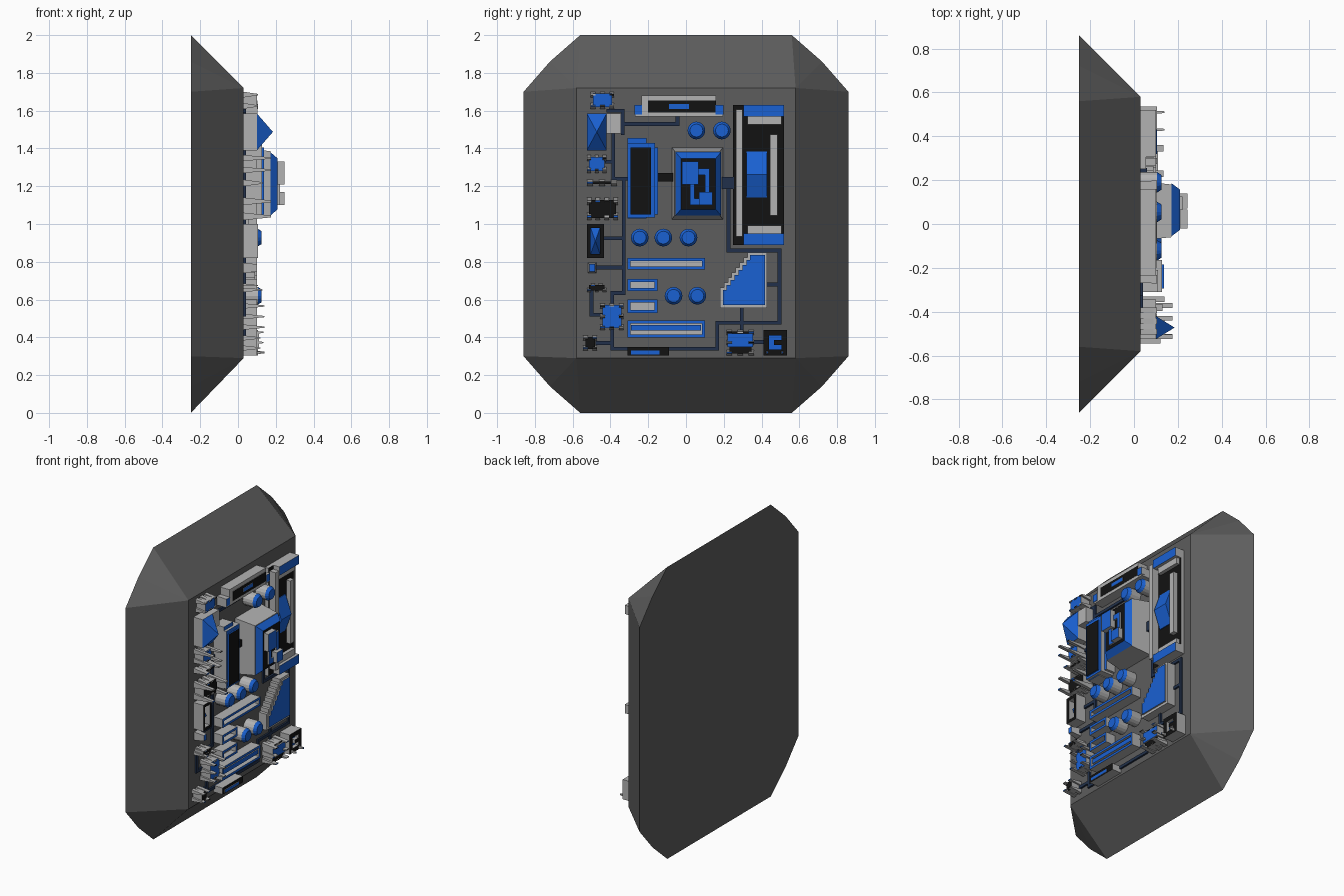
import bpy, bmesh, math

if "Cube" in bpy.data.objects:
    bpy.data.objects.remove(bpy.data.objects["Cube"])


def mat(name, r, g, b):
    m = bpy.data.materials.new(name)
    m.diffuse_color = (r, g, b, 1)
    m.use_nodes = True
    m.node_tree.nodes["Principled BSDF"].inputs["Base Color"].default_value = m.diffuse_color
    return m


GREY = mat("light_grey", .45, .45, .45)
DARK = mat("dark_grey", .11, .11, .11)
BLUE = mat("blue", .01, .12, .65)
BLACK = mat("black", .006, .006, .006)
NAVY = mat("navy", .015, .03, .07)
FLOOR = 0.03   # front plane of the base plate


def loft(name, loops, side=GREY, face=GREY):
    """Skin equal-length loops of (x, y, z); the last loop is the front face."""
    bm = bmesh.new()
    rings = [[bm.verts.new(p) for p in lp] for lp in loops]
    n = len(rings[0])
    bm.faces.new(rings[0])
    for a, b in zip(rings, rings[1:]):
        for i in range(n):
            j = (i + 1) % n
            bm.faces.new((a[i], a[j], b[j], b[i]))
    bm.faces.new(rings[-1]).material_index = 1
    bmesh.ops.remove_doubles(bm, verts=bm.verts, dist=1e-5)
    bmesh.ops.recalc_face_normals(bm, faces=bm.faces)
    me = bpy.data.meshes.new(name)
    bm.to_mesh(me)
    bm.free()
    me.materials.append(side)
    me.materials.append(face)
    ob = bpy.data.objects.new(name, me)
    bpy.context.collection.objects.link(ob)
    return ob


def prism(name, pts, x0, x1, face=GREY, side=GREY):
    return loft(name, [[(x, y, z) for y, z in pts] for x in (x0, x1)], side, face)


def block(name, r, x0=FLOOR, x1=.1, face=GREY, side=GREY, ty=0, tz=0):
    """Box over r = (y0, y1, z0, z1), front inset by ty and tz."""
    def rect(x, a, b):
        return [(x, r[0] + a, r[2] + b), (x, r[1] - a, r[2] + b),
                (x, r[1] - a, r[3] - b), (x, r[0] + a, r[3] - b)]
    return loft(name, [rect(x0, 0, 0), rect(x1, ty, tz)], side, face)


def frame(name, r, w, x1, face):
    """Raised rectangular rim built from four bars."""
    y0, y1, z0, z1 = r
    for s, q in (("left", (y0, y0 + w, z0, z1)), ("right", (y1 - w, y1, z0, z1)),
                 ("bottom", (y0 + w, y1 - w, z0, z0 + w)), ("top", (y0 + w, y1 - w, z1 - w, z1))):
        block(f"{name}_{s}", q, FLOOR, x1, face)


def pinned_chip(name, r, cols, rows, tip, core=BLACK):
    """Chip body edged with pointed pins in alternating colours."""
    y0, y1, z0, z1 = r
    dy, dz = (y1 - y0) / cols, (z1 - z0) / rows
    block(name + "_body", (y0 + dy * .5, y1 - dy * .5, z0 + dz * .3, z1 - dz * .3), face=core)
    for i in range(cols):
        for j in range(rows):
            if (i + j) % 2 or not (i in (0, cols - 1) or j in (0, rows - 1)):
                continue
            q = (y0 + i * dy, y0 + (i + 1) * dy, z0 + j * dz, z0 + (j + 1) * dz)
            col = (BLUE, GREY, BLACK)[(i + 2 * j) % 3]
            block(f"{name}_pin", q, FLOOR, tip if i in (0, cols - 1) else .105, col, GREY, 0, dz * .38)


# Base plate: twelve-sided back tapering to a rectangular front
quarter = [(.56, 0), (.72, .14), (.86, .30)]
back = quarter + [(y, 2 - z) for y, z in quarter[::-1]]
back += [(-y, z) for y, z in back[::-1]]
front = [(.58, .29)] * 3 + [(.58, 1.72)] * 3 + [(-.58, 1.72)] * 3 + [(-.58, .29)] * 3
bm = bmesh.new()
for i in range(12):
    j = (i + 1) % 12
    quad = [(-.25, *back[i]), (-.25, *back[j]), (FLOOR, *front[j]), (FLOOR, *front[i])]
    bm.faces.new([bm.verts.new(p) for p in dict.fromkeys(quad)])
bm.faces.new([bm.verts.new((-.25, *p)) for p in back])
bm.faces.new([bm.verts.new((FLOOR, *front[k])) for k in (0, 3, 6, 9)])
bmesh.ops.remove_doubles(bm, verts=bm.verts, dist=1e-4)
bmesh.ops.recalc_face_normals(bm, faces=bm.faces)
me = bpy.data.meshes.new("base_plate")
bm.to_mesh(me)
bm.free()
me.materials.append(DARK)
bpy.context.collection.objects.link(bpy.data.objects.new("base_plate", me))

# Circuit traces
for path in ([(-.41, 1.60), (-.335, 1.60), (-.335, 1.48)],
             [(-.335, 1.53), (-.045, 1.53), (-.045, 1.57)],
             [(-.385, 1.48), (-.385, 1.33), (-.42, 1.33)],
             [(-.385, 1.33), (-.385, 1.24), (-.31, 1.24)],
             [(-.33, 1.24), (-.33, .635), (-.39, .635), (-.39, .58)],
             [(-.44, .925), (-.33, .925)], [(-.475, .77), (-.33, .77)],
             [(-.50, .65), (-.50, .52), (-.45, .52)],
             [(-.39, .44), (-.39, .34), (.165, .34), (.165, .477), (.495, .477),
              (.495, .86), (.225, .86), (.225, 1.2)],
             [(.43, .68), (.495, .68)], [(.295, .555), (.295, .44)],
             [(.36, .375), (.41, .375)], [(-.47, .37), (-.39, .37)]):
    for (ya, za), (yb, zb) in zip(path, path[1:]):
        block("trace", (min(ya, yb) - .01, max(ya, yb) + .01, min(za, zb) - .01, max(za, zb) + .01),
              FLOOR - .01, .042, NAVY, NAVY)
block("trace_pad", (.19, .255, 1.185, 1.25), FLOOR, .06, NAVY, NAVY)
block("bridge", (-.15, -.07, 1.225, 1.27), FLOOR, .08, BLACK, BLACK)

# Top connector
block("connector_base", (-.27, .195, 1.57, 1.63), face=GREY)
block("connector_body", (-.235, .16, 1.59, 1.68), face=GREY)
block("connector_face", (-.20, .16, 1.59, 1.655), .08, .102, BLACK)
block("connector_key", (-.09, .015, 1.61, 1.635), .08, .105, BLUE)
for s in (-1, 1):
    c = -.0375 + s * .215
    block("connector_end", (c - .02, c + .02, 1.58, 1.63), .08, .104, BLUE)

# Large module on the right
block("module_bed", (.25, .52, .89, 1.63), FLOOR, .055, BLACK)
block("module_rail", (.265, .30, .935, 1.605), FLOOR, .1)
block("module_inner_rail", (.445, .485, 1.045, 1.475), FLOOR, .085)
for z, s in ((1.60, -1), (.92, 1)):
    block("module_cap", (.305, .52, z - .03, z + .03), FLOOR, .1, BLUE)
    block("module_step", (.325, .505, z + s * .05 - .022, z + s * .05 + .022), FLOOR, .08)
loft("module_ridge", [[(FLOOR, y, 1.14), (.06, y, 1.14), (.105, y, 1.262), (.06, y, 1.385), (FLOOR, y, 1.385)]
                      for y in (.32, .43)], BLUE, BLUE)

# Round capacitors
for y, z in ((.055, 1.495), (.19, 1.495), (-.245, .928), (-.12, .928), (.013, .928),
             (-.066, .62), (.06, .62)):
    ring = [(math.cos(k * math.pi / 8), math.sin(k * math.pi / 8)) for k in range(16)]
    for nm, prof, c in (("capacitor", ((FLOOR, .047), (.105, .047)), GREY),
                        ("capacitor_cap", ((.105, .047), (.125, .034)), BLUE)):
        loft(nm, [[(x, y + r * a, z + r * b) for a, b in ring] for x, r in prof], c, c)

# Processor
block("processor_base", (-.075, .195, 1.025, 1.405), FLOOR, .172, ty=.015, tz=.02)
block("processor_bevel", (-.055, .185, 1.045, 1.38), .172, .21, BLACK, BLUE, .028, .033)
for r, x in (((-.02, .065, 1.21, 1.33), .245), ((.07, .14, 1.10, 1.17), .245),
             ((.065, .125, 1.26, 1.295), .222), ((.10, .125, 1.17, 1.26), .222),
             ((.02, .045, 1.10, 1.21), .222), ((.045, .07, 1.10, 1.135), .222)):
    block("processor_circuit", r, .205, x, BLUE)

# Tall heatsink
block("heatsink_back", (-.31, -.21, 1.03, 1.455), FLOOR, .11, BLUE)
block("heatsink_side", (-.29, -.148, 1.05, 1.405), FLOOR, .10, BLUE)
block("heatsink_front", (-.31, -.165, 1.035, 1.43), FLOOR, .128, BLUE)
block("heatsink_plate", (-.295, -.185, 1.05, 1.405), .12, .137, BLACK, BLUE)

# Pyramid part and its neighbour
block("pyramid_base", (-.525, -.42, 1.39, 1.585))
block("pyramid", (-.525, -.42, 1.39, 1.585), .1, .185, BLUE, BLUE, .0525, .0975)
block("pyramid_side_block", (-.42, -.345, 1.48, 1.585))

# Left column of small chips
pinned_chip("top_chip", (-.505, -.38, 1.61, 1.70), 5, 3, .105, BLUE)
pinned_chip("upper_chip", (-.525, -.42, 1.27, 1.365), 5, 3, .175, BLUE)
pinned_chip("flat_chip", (-.525, -.365, 1.20, 1.235), 5, 1, .13)
pinned_chip("wide_chip", (-.525, -.36, 1.02, 1.14), 7, 3, .175)
frame("framed_chip", (-.525, -.435, .82, 1.0), .02, .105, BLACK)
block("framed_chip_core", (-.505, -.455, .84, .98), FLOOR, .095, BLUE, BLUE, .024, .068)
block("tiny_chip", (-.52, -.475, .74, .795), FLOOR, .1, BLUE, ty=.008, tz=.008)
pinned_chip("small_chip", (-.525, -.42, .64, .685), 5, 2, .13)
pinned_chip("lower_chip", (-.455, -.33, .44, .58), 5, 5, .14, BLUE)
pinned_chip("corner_chip", (-.545, -.47, .33, .41), 3, 3, .12)

# Bottom row
block("bottom_bar", (-.31, -.09, .305, .35), FLOOR, .10, BLACK)
block("bottom_bar_strip", (-.29, -.14, .31, .33), .09, .104, BLUE)
pinned_chip("bottom_chip", (.215, .36, .305, .44), 5, 5, .135)
block("bottom_chip_lid", (.22, .355, .35, .42), FLOOR, .11, BLUE)
frame("spiral_chip", (.41, .535, .305, .44), .03, .105, BLACK)
block("spiral_chip_floor", (.44, .505, .335, .41), FLOOR, .08, BLUE)
block("spiral_chip_core", (.465, .505, .36, .385), FLOOR, .105, BLACK)
for y in (.43, .51):
    block("spiral_chip_pin", (y - .012, y + .012, .305, .335), FLOOR, .14, BLUE, GREY, .008, .01)

# Expansion slots: blue rims around recessed grey floors
for y1, z0, z1 in ((.10, .76, .82), (-.15, .645, .71), (-.15, .53, .60), (.10, .40, .49)):
    frame("slot_rim", (-.31, y1, z0, z1), .016, .1, BLUE)
    block("slot_floor", (-.294, y1 - .016, z0 + .016, z1 - .016), FLOOR, .06)
block("slot_bar", (-.29, .08, .435, .465), FLOOR, .095, BLUE)

# Stair-edged block with an inset blue face
def stairs(y0, y1, z0, z1, n=7, run=.145, rise=.185):
    pts = [(y0, z0), (y1, z0), (y1, z1)]
    for k in range(n):
        y = y0 + run * (1 - k / n)
        pts += [(y, z1 - rise * k / n), (y, z1 - rise * (k + 1) / n)]
    return pts + [(y0, z1 - rise)]


prism("stair_block", stairs(.18, .43, .555, .85), FLOOR, .09)
prism("stair_face", stairs(.195, .418, .572, .835), .08, .1, BLUE)
